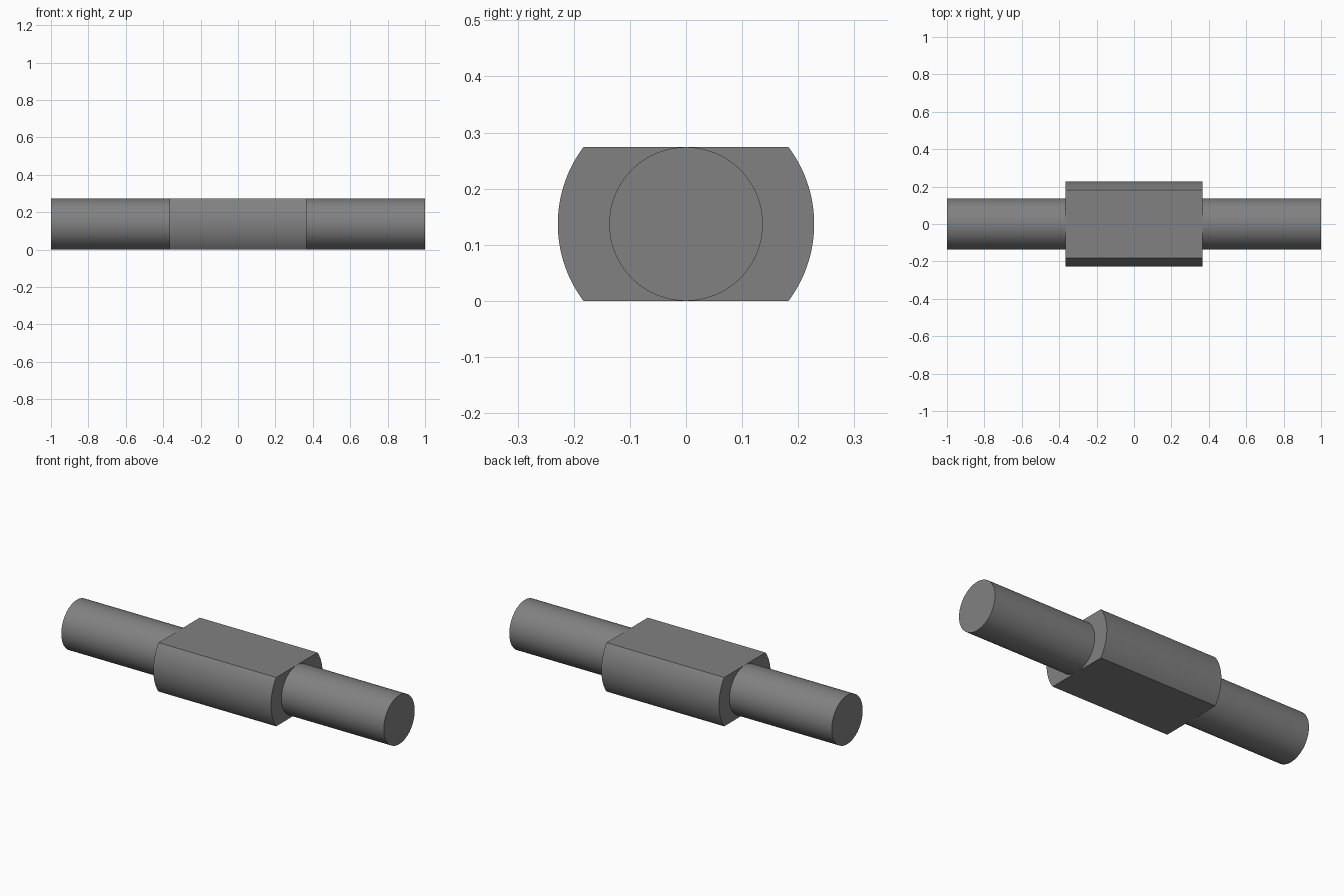
import bpy, bmesh, math

if "Cube" in bpy.data.objects:
    bpy.data.objects.remove(bpy.data.objects["Cube"])

SHAFT_R = 0.137   # shaft radius, also half the height between the flats
BODY_R = 0.2285   # radius of the rounded body sides
BODY_X = 0.365    # half length of the body

steel = bpy.data.materials.new("dark_grey_steel")
steel.diffuse_color = (0.22, 0.22, 0.22, 1)
steel.use_nodes = True
steel.node_tree.nodes["Principled BSDF"].inputs["Base Color"].default_value = steel.diffuse_color


def arc(radius, start, end, steps):
    return [(radius * math.cos(start + (end - start) * i / steps),
             radius * math.sin(start + (end - start) * i / steps))
            for i in range(steps + 1)]


def extrude_along_x(name, profile, x0, x1):
    """Solid bar with a (y, z) profile, centred on the shaft axis."""
    bm = bmesh.new()
    face = bm.faces.new([bm.verts.new((x0, y, z + SHAFT_R)) for y, z in profile])
    result = bmesh.ops.extrude_face_region(bm, geom=[face], use_keep_orig=True)
    moved = [v for v in result["geom"] if isinstance(v, bmesh.types.BMVert)]
    bmesh.ops.translate(bm, verts=moved, vec=(x1 - x0, 0, 0))
    bmesh.ops.recalc_face_normals(bm, faces=bm.faces)
    mesh = bpy.data.meshes.new(name)
    bm.to_mesh(mesh)
    bm.free()
    mesh.materials.append(steel)
    obj = bpy.data.objects.new(name, mesh)
    bpy.context.collection.objects.link(obj)
    bpy.ops.object.select_all(action='DESELECT')
    obj.select_set(True)
    bpy.context.view_layer.objects.active = obj
    bpy.ops.object.shade_smooth_by_angle(angle=math.radians(30))
    return obj


# Central body: round sides with flats on top and bottom
a = math.asin(SHAFT_R / BODY_R)
extrude_along_x("body", arc(BODY_R, -a, a, 24) + arc(BODY_R, math.pi - a, math.pi + a, 24),
                -BODY_X, BODY_X)

# Round shafts at both ends
circle = arc(SHAFT_R, 0, 2 * math.pi, 64)[:-1]
extrude_along_x("left_shaft", circle, -1, -BODY_X)
extrude_along_x("right_shaft", circle, BODY_X, 1)
